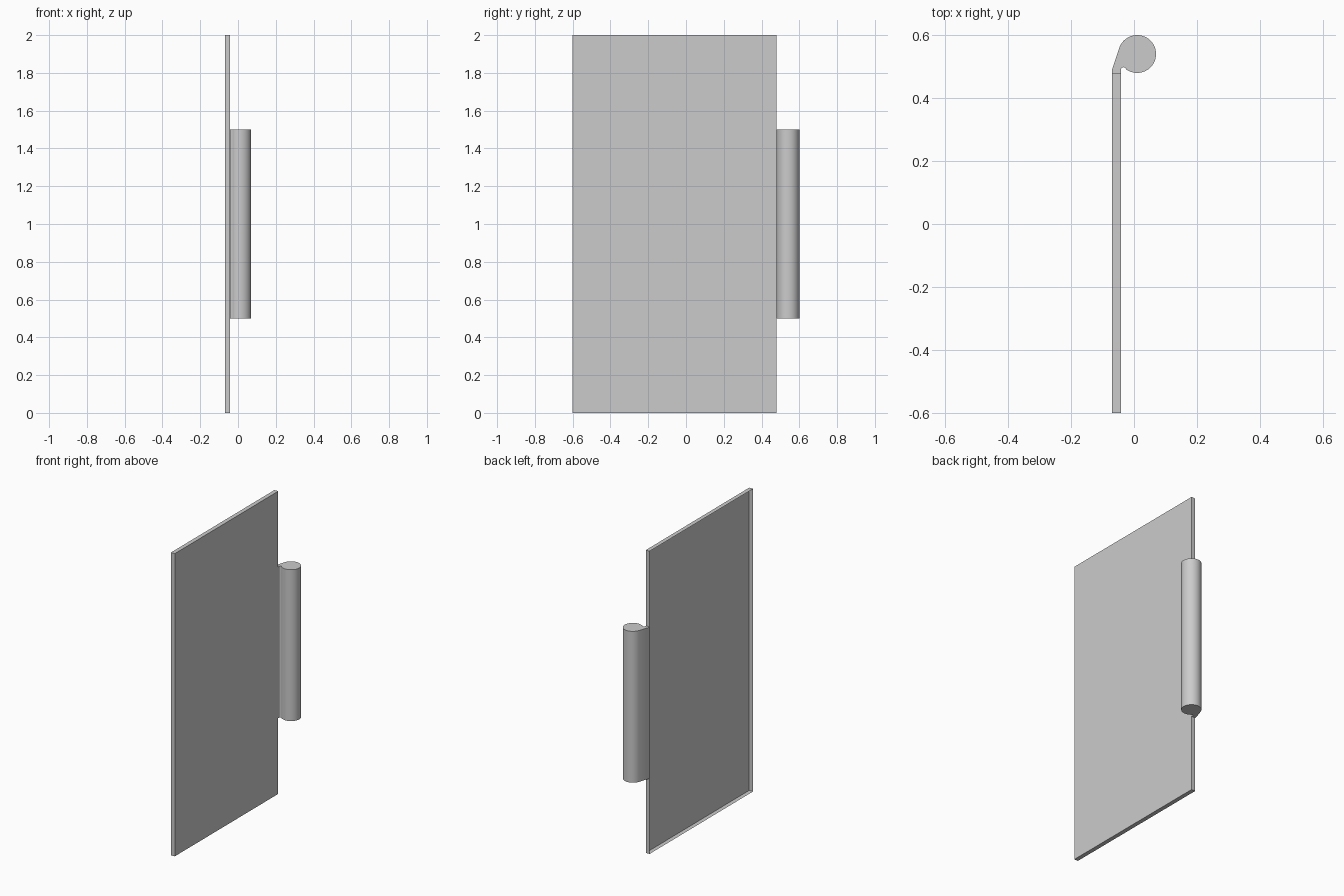
import bpy, bmesh, math

cube = bpy.data.objects.get("Cube")
if cube:
    bpy.data.objects.remove(cube, do_unlink=True)

grey = bpy.data.materials.new("plain grey")
grey.use_nodes = True
colour = (0.6, 0.6, 0.6, 1)
grey.diffuse_color = colour
grey.node_tree.nodes["Principled BSDF"].inputs["Base Color"].default_value = colour


def extrude_profile(name, points, bottom, top, open_outer=False):
    """Raise a flat xy outline into a prism, optionally open on its -x side."""
    bm = bmesh.new()
    base = bm.faces.new([bm.verts.new((x, y, bottom)) for x, y in points])
    raised = bmesh.ops.extrude_face_region(bm, geom=[base])["geom"]
    verts = [v for v in raised if isinstance(v, bmesh.types.BMVert)]
    bmesh.ops.translate(bm, verts=verts, vec=(0, 0, top - bottom))
    bmesh.ops.recalc_face_normals(bm, faces=bm.faces)
    if open_outer:
        bm.normal_update()
        side = [f for f in bm.faces if f.normal.x < -0.9]
        bmesh.ops.delete(bm, geom=side, context='FACES_ONLY')
    mesh = bpy.data.meshes.new(name)
    bm.to_mesh(mesh)
    bm.free()
    mesh.materials.append(grey)
    obj = bpy.data.objects.new(name, mesh)
    bpy.context.collection.objects.link(obj)
    return obj


def arc(cx, cy, radius, start, end, steps):
    angles = [math.radians(start + (end - start) * i / steps) for i in range(steps + 1)]
    return [(cx + radius * math.cos(a), cy + radius * math.sin(a)) for a in angles]


# Flat hinge leaf: a shallow tray, open on its outer side
outer, inner, edge = -0.07, -0.042, 0.48
leaf = [(outer, -0.6), (inner, -0.6), (inner, edge), (outer, edge)]
extrude_profile("leaf_plate", leaf, 0, 2, open_outer=True)

# Solid knuckle joined to the leaf by a bent web with a small rounded inner corner
outline = [(outer, edge), (outer, 0.49)]
outline += arc(0.01, 0.54, 0.06, 161, -124, 56)
outline += arc(-0.034, 0.49, 0.008, 50, 180, 8)
outline += [(inner, edge)]
knuckle = extrude_profile("knuckle", outline, 0.5, 1.5)

# Smooth barrel with crisp ends
bpy.ops.object.select_all(action='DESELECT')
knuckle.select_set(True)
bpy.context.view_layer.objects.active = knuckle
bpy.ops.object.shade_smooth_by_angle(angle=math.radians(30))
